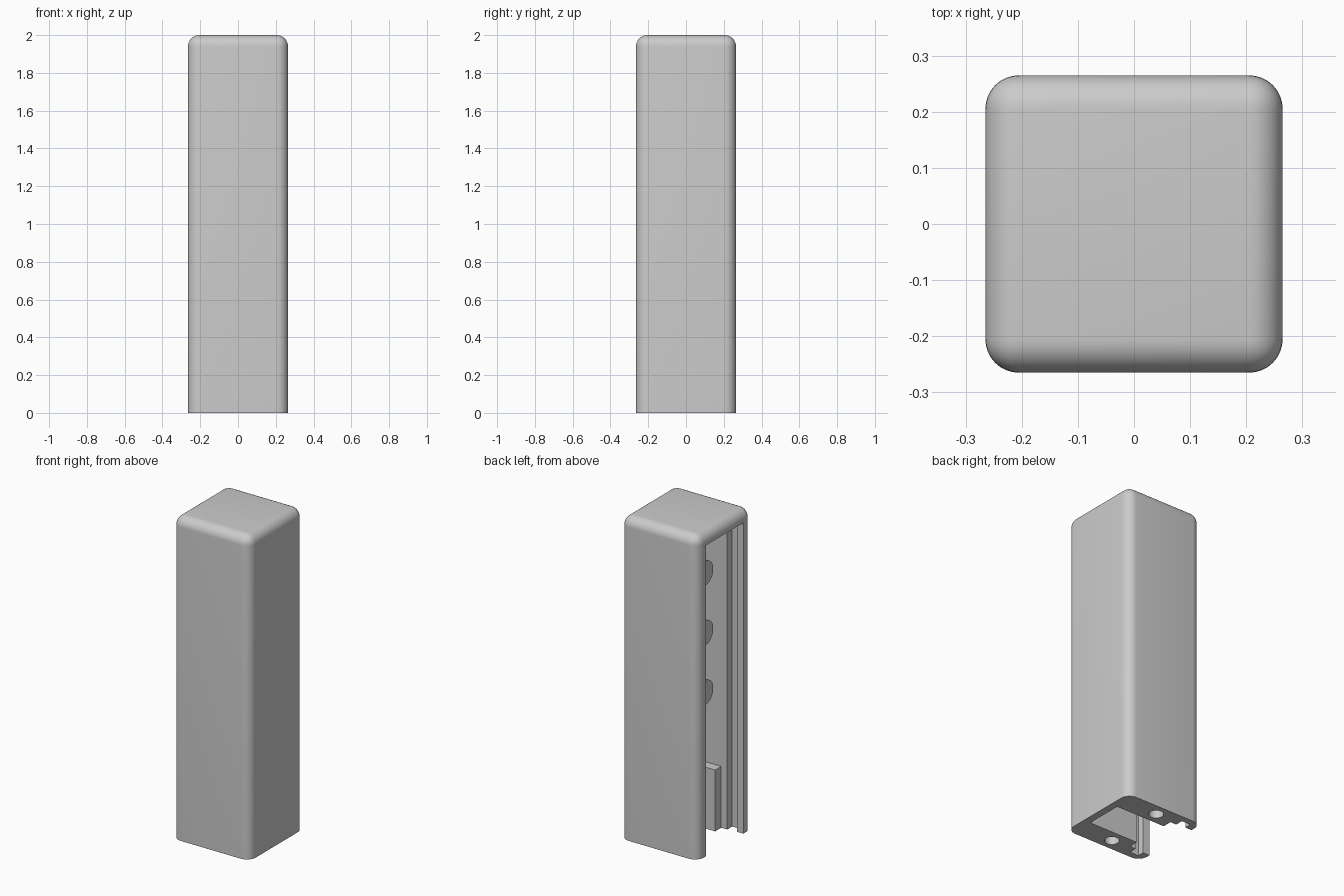
import bpy, bmesh
from mathutils import Matrix

cube = bpy.data.objects.get("Cube")
if cube:
    bpy.data.objects.remove(cube, do_unlink=True)

HALF, ROUND, HEIGHT = 0.265, 0.06, 2.0
CAVITY_TOP, BLOCK_TOP = 1.925, 0.38

grey = bpy.data.materials.new("plain grey")
grey.use_nodes = True
grey.diffuse_color = (0.6, 0.6, 0.6, 1)
grey.node_tree.nodes["Principled BSDF"].inputs["Base Color"].default_value = (0.6, 0.6, 0.6, 1)


def finish(name, bm):
    bmesh.ops.recalc_face_normals(bm, faces=bm.faces)
    mesh = bpy.data.meshes.new(name)
    bm.to_mesh(mesh)
    bm.free()
    mesh.materials.append(grey)
    obj = bpy.data.objects.new(name, mesh)
    bpy.context.collection.objects.link(obj)
    return obj


def box(name, low, high):
    bm = bmesh.new()
    bmesh.ops.create_cube(bm, size=1)
    for v in bm.verts:
        for i in range(3):
            v.co[i] = high[i] if v.co[i] > 0 else low[i]
    return finish(name, bm)


def prism(name, outline, bottom, top):
    bm = bmesh.new()
    face = bm.faces.new([bm.verts.new((x, y, bottom)) for x, y in outline])
    new = bmesh.ops.extrude_face_region(bm, geom=[face])["geom"]
    bmesh.ops.translate(bm, vec=(0, 0, top - bottom),
                        verts=[g for g in new if isinstance(g, bmesh.types.BMVert)])
    return finish(name, bm)


def rod(name, radius, length, centre, axis="Z"):
    turn = Matrix.Rotation(1.5707963, 4, "Y") if axis == "X" else Matrix.Identity(4)
    bm = bmesh.new()
    bmesh.ops.create_cone(bm, cap_ends=True, segments=48, radius1=radius, radius2=radius,
                          depth=length, matrix=Matrix.Translation(centre) @ turn)
    return finish(name, bm)


def combine(target, tool, operation):
    tool.hide_render = True
    mod = target.modifiers.new(operation.lower(), "BOOLEAN")
    mod.operation, mod.object, mod.solver = operation, tool, "EXACT"
    bpy.context.view_layer.objects.active = target
    bpy.ops.object.modifier_apply(modifier=mod.name)
    bpy.data.objects.remove(tool, do_unlink=True)


# Outer shell: upright block, rounded everywhere except its base
housing = box("housing", (-HALF, -HALF, 0), (HALF, HALF, HEIGHT))
bm = bmesh.new()
bm.from_mesh(housing.data)
edges = [e for e in bm.edges if any(v.co.z > 0.01 for v in e.verts)]
bmesh.ops.bevel(bm, geom=edges, offset=ROUND, segments=8, profile=0.5, affect="EDGES")
bm.to_mesh(housing.data)
bm.free()

# Cavity open to -x and below, with a sliding-cover groove on each side
side = [(0.22, 0.176), (-0.159, 0.176), (-0.159, 0.225), (-0.22, 0.225),
        (-0.22, 0.183), (-0.35, 0.183)]
outline = side + [(x, -y) for x, y in reversed(side)]
combine(housing, prism("cavity_cutter", outline, -0.1, CAVITY_TOP), "DIFFERENCE")

# Screw blocks at the foot of both side walls, with blind holes from below
for s in (-1, 1):
    y1, y2 = sorted((s * 0.117, s * 0.2))
    combine(housing, box("screw_block", (-0.118, y1, 0), (0.24, y2, BLOCK_TOP)), "UNION")
    combine(housing, rod("screw_hole_cutter", 0.042, 0.6, (0, s * 0.192, 0)), "DIFFERENCE")

# Three round posts standing on the inside of the closed wall
for i in range(3):
    combine(housing, rod("post", 0.075, 0.374, (0.053, 0, 0.908 + i * 0.369), "X"), "UNION")

# Smooth the rounded edges, keep the corners crisp
bpy.ops.object.select_all(action="DESELECT")
housing.select_set(True)
bpy.context.view_layer.objects.active = housing
bpy.ops.object.shade_smooth_by_angle(angle=0.52)
